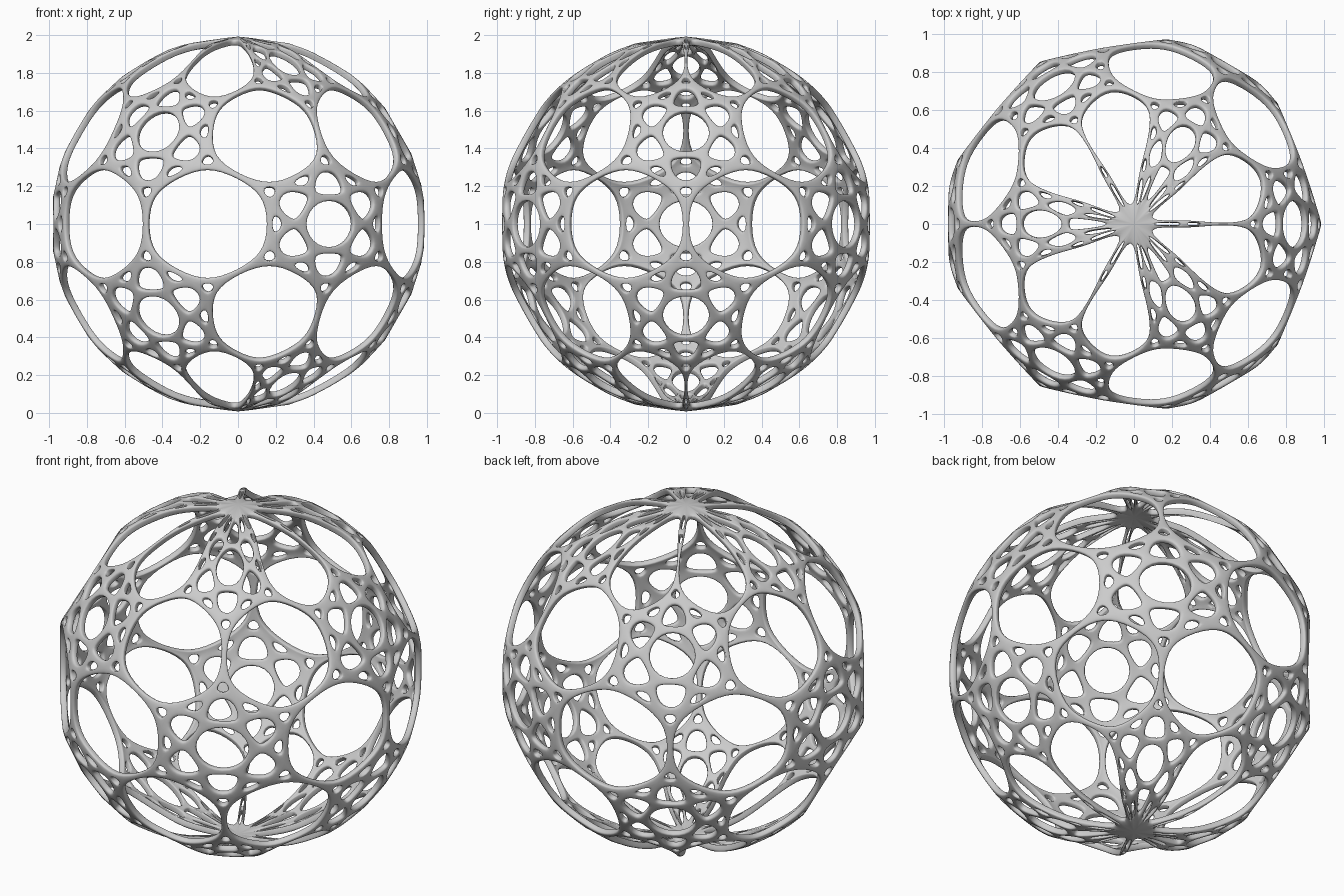
import bpy, bmesh
from math import radians, sin, cos
from mathutils import Vector

if "Cube" in bpy.data.objects:
    bpy.data.objects.remove(bpy.data.objects["Cube"])

CORNERS = [(0, 20), (-20, 10), (-20, -10), (0, -20), (20, -10), (20, 10)]
TRIM = 0.21       # how far each honeycomb corner is cut off

bm = bmesh.new()

def to_sphere(p):
    # longitude / latitude in degrees, last ring stretched up to the pole
    lon, lat = p
    if abs(lat) > 70:
        lat = (70 + (abs(lat) - 70) * 2) * (1 if lat > 0 else -1)
    a, b = radians(lon), radians(lat)
    return Vector((cos(b) * cos(a), cos(b) * sin(a), sin(b))) * 0.995

def mix(p, q, t):
    return (p[0] + (q[0] - p[0]) * t, p[1] + (q[1] - p[1]) * t)

def frame(points, inset):
    # ring of quads around one hole
    pts = []
    for p in map(to_sphere, points):
        if not pts or (p - pts[-1]).length > 1e-5:
            pts.append(p)
    if (pts[0] - pts[-1]).length < 1e-5:
        pts.pop()
    c = sum(pts, Vector()) / len(pts)
    outer = [bm.verts.new(p) for p in pts]
    inner = [bm.verts.new(p.lerp(c, inset)) for p in pts]
    n = len(pts)
    for i in range(n):
        j = (i + 1) % n
        bm.faces.new((outer[i], outer[j], inner[j], inner[i]))

for row in range(-2, 3):
    for j in range(9):
        even = row % 2 == 0
        centre = (20 + 40 * j if even else 40 * j, 30 * row)
        is_patch = j % 3 == (1 if even else 0)
        V = [(centre[0] + x, centre[1] + y) for x, y in CORNERS]
        pole = [abs(v[1]) > 75 for v in V]
        a = [V[k] if pole[k] else mix(V[k], V[k - 1], TRIM) for k in range(6)]
        b = [V[k] if pole[k] else mix(V[k], V[(k + 1) % 6], TRIM) for k in range(6)]
        if not is_patch:
            # big round hole
            frame([p for k in range(6) for p in (a[k], b[k])], 0.058)
            continue
        mid = [mix(V[k], V[(k + 1) % 6], 0.5) for k in range(6)]
        hub = [mix(centre, m, 0.47 / 0.866) for m in mid]
        apex = [mix(centre, m, 0.60 / 0.866) for m in mid]
        frame(hub, 0.10)
        for k in range(6):
            n = (k + 1) % 6
            # medium hole towards the corner, small hole on the side
            frame([hub[k], hub[k - 1], apex[k - 1], a[k], b[k], apex[k]], 0.25)
            frame([apex[k], b[k], a[n]], 0.27)
            # small hole on the corner itself
            if not pole[k]:
                frame([a[k], mix(centre, V[k], 1 + TRIM), b[k]], 0.25)

# narrow slits that meet at the two poles
for s in (1, -1):
    for j in range(9):
        lon, d = 40 * j, 20 * TRIM
        left, right = (lon - d, s * (70 + d / 2)), (lon + d, s * (70 + d / 2))
        tip = (lon, s * 80)
        ring = [left, right, tip]
        frame(ring if s > 0 else ring[::-1], 0.2)
        if j % 3 == 0:
            # small hole below the slit between two big holes
            ring = [(lon, s * (70 - d)), right, left]
            frame(ring if s > 0 else ring[::-1], 0.25)

bmesh.ops.remove_doubles(bm, verts=bm.verts, dist=1e-4)
bmesh.ops.recalc_face_normals(bm, faces=bm.faces)
if sum(f.normal.dot(f.calc_center_median()) for f in bm.faces) < 0:
    bmesh.ops.reverse_faces(bm, faces=bm.faces)
for f in bm.faces:
    f.smooth = True
mesh = bpy.data.meshes.new("lattice_sphere")
bm.to_mesh(mesh)
bm.free()
ball = bpy.data.objects.new("lattice_sphere", mesh)
bpy.context.collection.objects.link(ball)
ball.location.z = 1

# wall thickness and rounding
wall = ball.modifiers.new("wall", 'SOLIDIFY')
wall.thickness = 0.035
wall.offset = -1
smooth = ball.modifiers.new("rounding", 'SUBSURF')
smooth.levels = smooth.render_levels = 2
